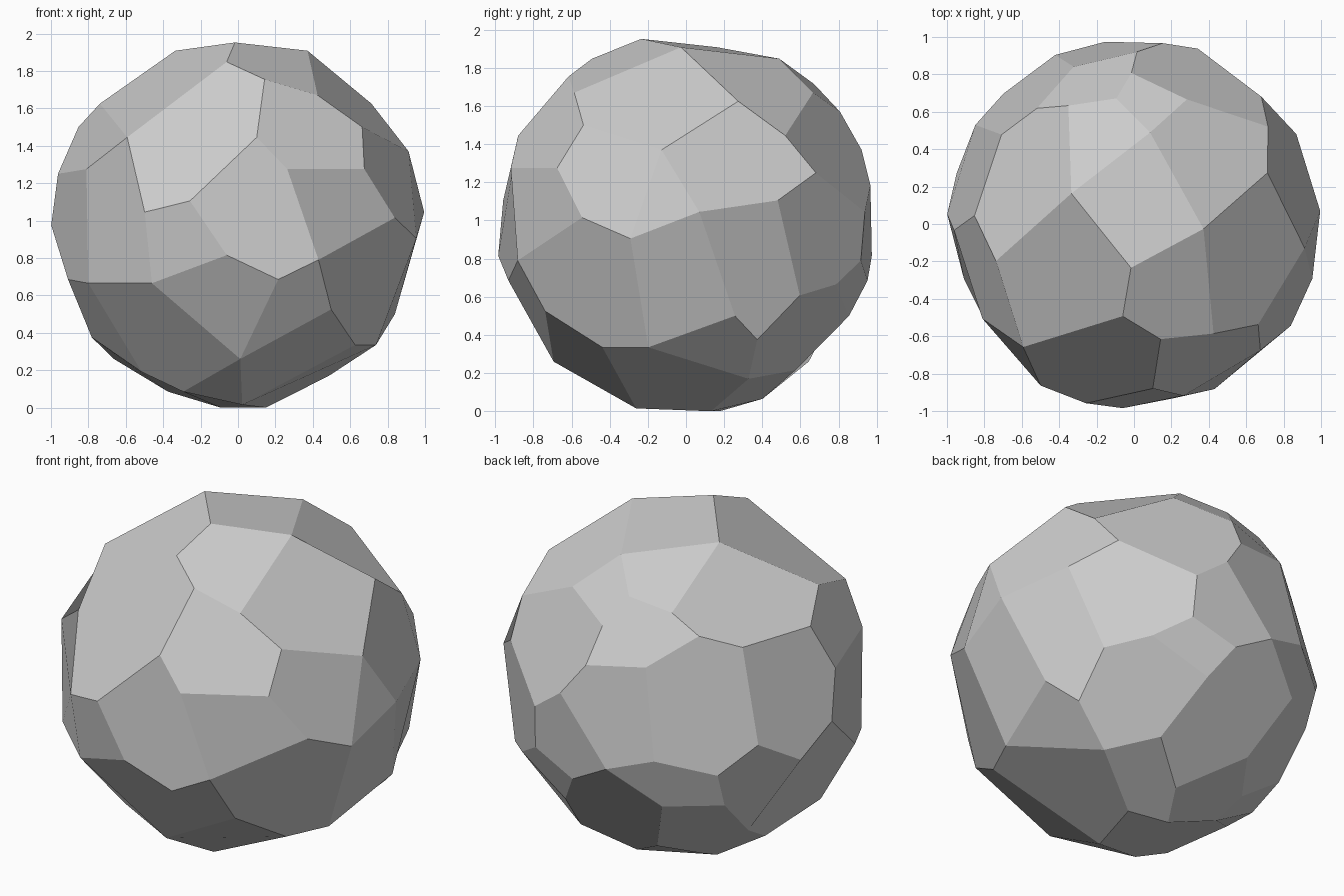
import bpy, bmesh
from math import sin, cos, sqrt, radians

if "Cube" in bpy.data.objects:
    bpy.data.objects.remove(bpy.data.objects["Cube"])

# Corner points of the faceted ball: height above the centre -> compass angles (degrees)
RINGS = {
    .972: (188, 266), .928: (356, 154), .868: (263, 80), .825: (9,),
    .775: (283,), .735: (98,), .69: (306, 119, 67), .645: (195, 21),
    .59: (130, 91), .52: (146, 321, 177), .465: (228, 276.5, 36), .435: (111,),
    .39: (89, 352), .295: (286, 212, 315), .27: (45, 182), .205: (81,),
    .125: (255, 348, 29), .065: (70, 240, 4), .035: (327,), -.005: (177, 148),
    -.075: (343, 115), -.165: (164, 99, 135, 266.5), -.19: (69, 296),
    -.295: (198, 283, 167, 85), -.315: (56, 212.5, 241), -.373: (40, 117, 138),
    -.455: (304,), -.48: (17, 77), -.605: (191, 150, 28), -.645: (345, 325),
    -.72: (112, 271, 163), -.765: (63,), -.79: (213,), -.81: (34, 134),
    -.895: (147, 229), -.915: (84,), -.965: (275,), -.98: (118, 41),
}
CENTRE_Z = 0.982


def on_sphere(h, deg):
    r = sqrt(1 - h * h)
    a = radians(deg)
    return (r * cos(a), r * sin(a), CENTRE_Z + h)


# Skin the corners, then merge nearly level triangles into broad flat facets
bm = bmesh.new()
for h, angles in RINGS.items():
    for deg in angles:
        bm.verts.new(on_sphere(h, deg))
bmesh.ops.convex_hull(bm, input=bm.verts[:])
bmesh.ops.dissolve_limit(bm, angle_limit=radians(20), verts=bm.verts[:], edges=bm.edges[:])
bmesh.ops.recalc_face_normals(bm, faces=bm.faces[:])

# Stand it on the ground
low = min(v.co.z for v in bm.verts)
bmesh.ops.translate(bm, verts=bm.verts[:], vec=(0, 0, -low))

mesh = bpy.data.meshes.new("faceted_boulder")
bm.to_mesh(mesh)
bm.free()
bpy.context.collection.objects.link(bpy.data.objects.new("faceted_boulder", mesh))
